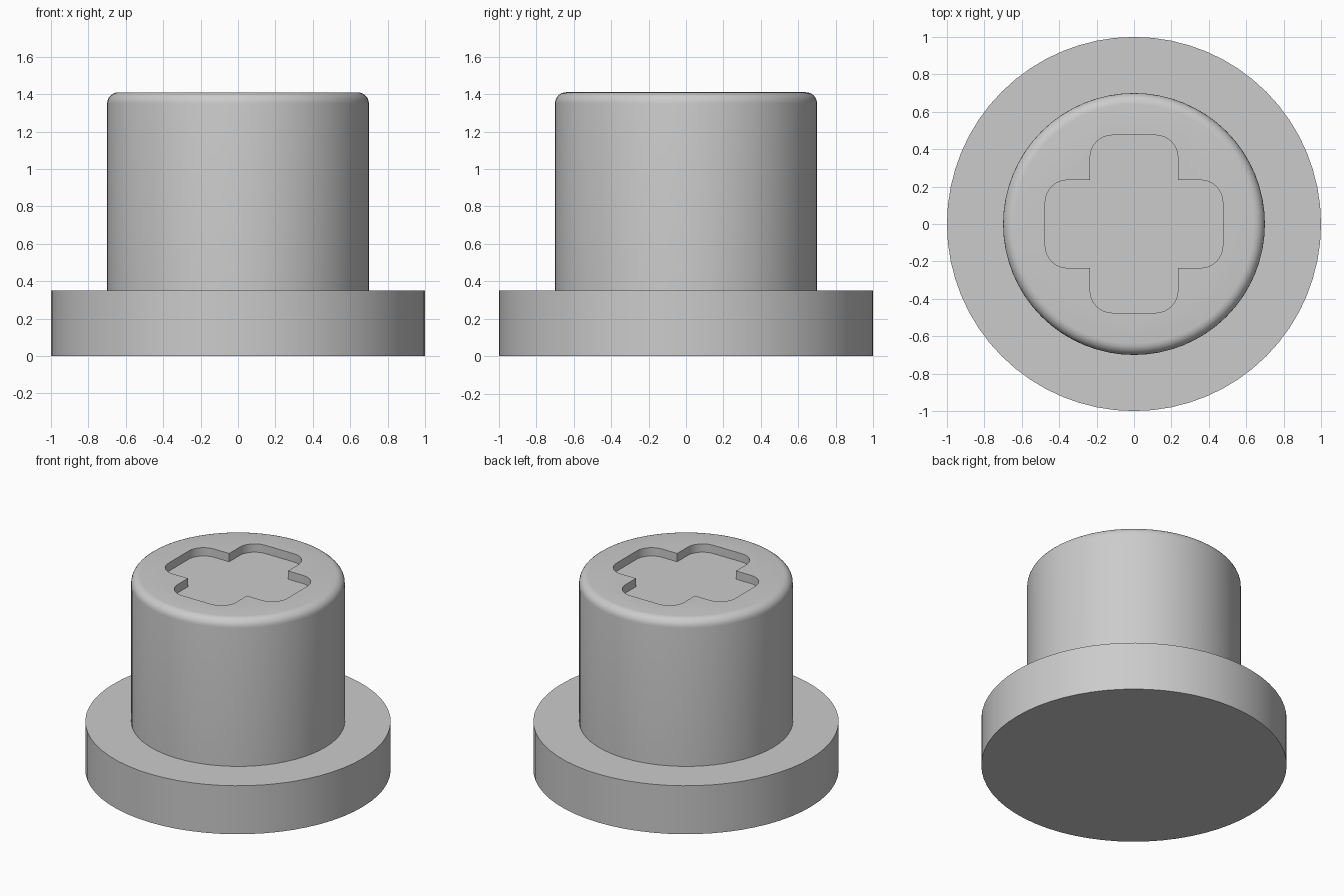
import bpy, bmesh
from math import sin, cos, pi, radians

if "Cube" in bpy.data.objects:
    bpy.data.objects.remove(bpy.data.objects["Cube"])

SEGMENTS = 64
POST_R, TOP, FILLET = 0.70, 1.41, 0.06
ARM, HALF, CORNER, DEPTH = 0.475, 0.235, 0.12, 0.06

grey = bpy.data.materials.new("plain grey")
grey.use_nodes = True
colour = (0.6, 0.6, 0.6, 1)
grey.diffuse_color = colour
grey.node_tree.nodes["Principled BSDF"].inputs["Base Color"].default_value = colour


def arc(cx, cy, r, start, steps):
    """Quarter circle, counter-clockwise from the start angle."""
    angles = [start + pi / 2 * i / steps for i in range(steps + 1)]
    return [(cx + r * cos(a), cy + r * sin(a)) for a in angles]


def make_object(name, bm):
    bmesh.ops.recalc_face_normals(bm, faces=bm.faces)
    mesh = bpy.data.meshes.new(name)
    bm.to_mesh(mesh)
    bm.free()
    mesh.materials.append(grey)
    obj = bpy.data.objects.new(name, mesh)
    bpy.context.collection.objects.link(obj)
    return obj


# Flanged post: rings stacked along a profile, capped at both ends
profile = [(1, 0), (1, 0.35), (POST_R, 0.35)]
profile += arc(POST_R - FILLET, TOP - FILLET, FILLET, 0, 6)
bm = bmesh.new()
rings = []
for r, z in profile:
    turns = [2 * pi * i / SEGMENTS for i in range(SEGMENTS)]
    rings.append([bm.verts.new((r * cos(a), r * sin(a), z)) for a in turns])
for low, high in zip(rings, rings[1:]):
    for i in range(SEGMENTS):
        j = (i + 1) % SEGMENTS
        bm.faces.new((low[i], low[j], high[j], high[i]))
bm.faces.new(rings[0])
bm.faces.new(rings[-1])
post = make_object("flanged_post", bm)

# Cross-shaped cutter: one arm outline repeated four times
arm = [(HALF, -HALF)]
arm += arc(ARM - CORNER, -HALF + CORNER, CORNER, -pi / 2, 8)
arm += arc(ARM - CORNER, HALF - CORNER, CORNER, 0, 8)
outline = []
for _ in range(4):
    outline += arm
    arm = [(-y, x) for x, y in arm]
bm = bmesh.new()
base = bm.faces.new([bm.verts.new((x, y, TOP - DEPTH)) for x, y in outline])
extruded = bmesh.ops.extrude_face_region(bm, geom=[base])["geom"]
bmesh.ops.translate(bm, vec=(0, 0, 2 * DEPTH),
                    verts=[v for v in extruded if isinstance(v, bmesh.types.BMVert)])
cutter = make_object("cross_cutter", bm)
cutter.hide_render = True

# Sink the cross recess into the top
bpy.ops.object.select_all(action="DESELECT")
post.select_set(True)
bpy.context.view_layer.objects.active = post
cut = post.modifiers.new("cross recess", "BOOLEAN")
cut.operation = "DIFFERENCE"
cut.solver = "EXACT"
cut.object = cutter
bpy.ops.object.modifier_apply(modifier=cut.name)
bpy.data.objects.remove(cutter)
bpy.ops.object.shade_smooth_by_angle(angle=radians(30))
